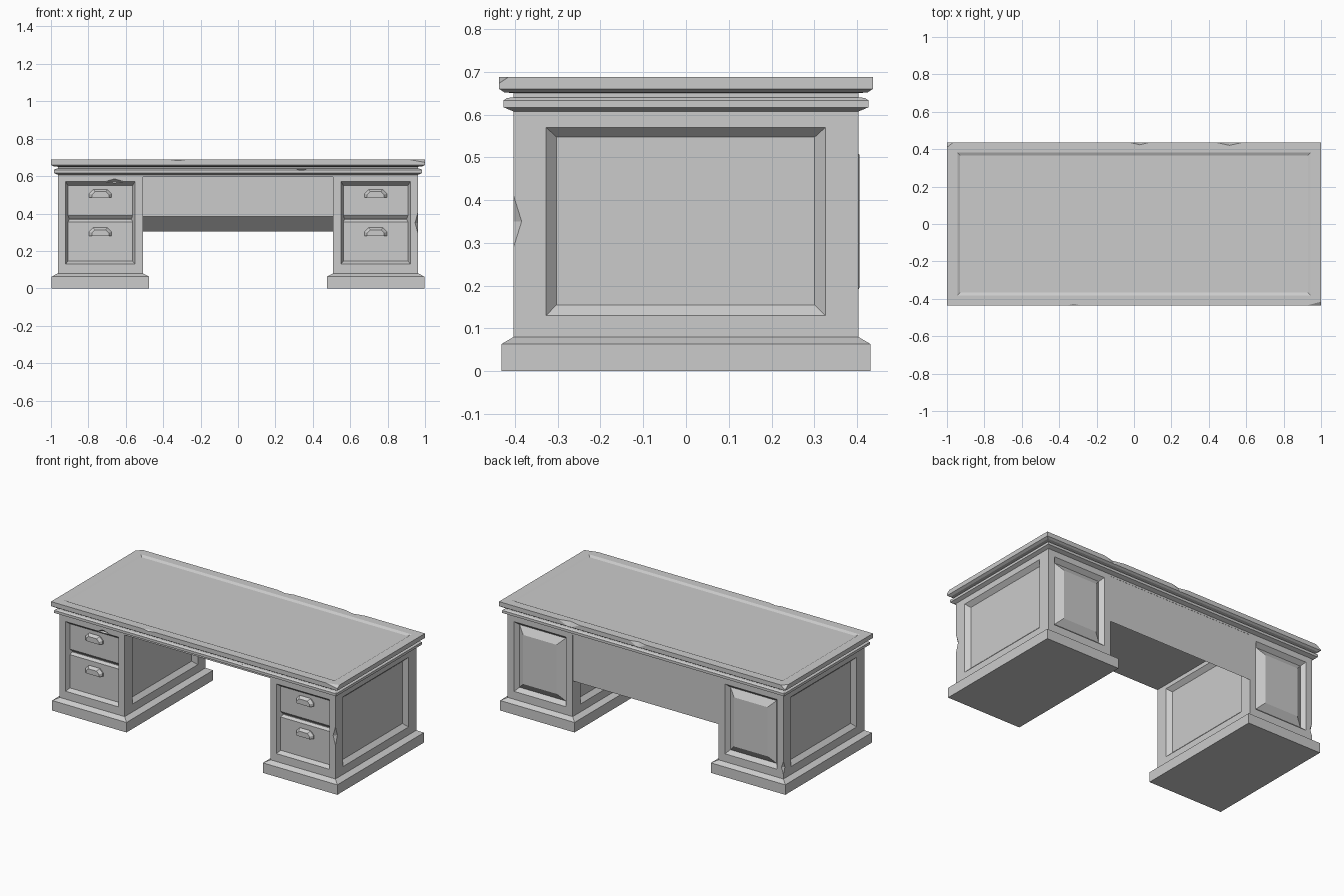
import bpy, bmesh
from mathutils import Matrix, Vector

if "Cube" in bpy.data.objects:
    bpy.data.objects.remove(bpy.data.objects["Cube"])


def finish(name, bm, flip=False):
    if flip:
        bmesh.ops.scale(bm, vec=(-1, 1, 1), verts=bm.verts[:])
    bmesh.ops.recalc_face_normals(bm, faces=bm.faces[:])
    me = bpy.data.meshes.new(name)
    bm.to_mesh(me)
    bm.free()
    ob = bpy.data.objects.new(name, me)
    bpy.context.collection.objects.link(ob)
    return ob


def loft(bm, rings):
    """Skin a list of equal-length point rings and cap both ends."""
    loops = [[bm.verts.new(p) for p in ring] for ring in rings]
    n = len(loops[0])
    for a, b in zip(loops, loops[1:]):
        for i in range(n):
            j = (i + 1) % n
            bm.faces.new((a[i], a[j], b[j], b[i]))
    bm.faces.new(loops[0][::-1])
    bm.faces.new(loops[-1])
    bmesh.ops.recalc_face_normals(bm, faces=bm.faces[:])


def rect(cx, hx, hy, z):
    return [(cx - hx, -hy, z), (cx + hx, -hy, z), (cx + hx, hy, z), (cx - hx, hy, z)]


def panel(bm, direction, steps):
    """Inset the pedestal face looking along direction; steps are (u0, u1, z0, z1, depth)."""
    d = Vector(direction)
    bm.normal_update()
    face = max((f for f in bm.faces if f.normal.dot(d) > 0.99), key=lambda f: f.calc_center_median().z)
    axis = 0 if d.x else 1
    surface = face.verts[0].co[axis]
    for u0, u1, z0, z1, depth in steps:
        mid = face.calc_center_bounds()
        bmesh.ops.inset_individual(bm, faces=[face], thickness=0.004)
        for v in face.verts:
            v.co[1 - axis] = u0 if v.co[1 - axis] < mid[1 - axis] else u1
            v.co.z = z0 if v.co.z < mid.z else z1
            v.co[axis] = surface - d[axis] * depth


def chip(target, loc, size):
    """Knock an octahedral chip out of an edge."""
    bm = bmesh.new()
    bmesh.ops.create_uvsphere(bm, u_segments=4, v_segments=2, radius=1,
                              matrix=Matrix.Translation(loc) @ Matrix.Diagonal((*size, 1)))
    cutter = finish("chip_cutter", bm)
    cutter.hide_render = True
    cutter.display_type = 'WIRE'
    mod = target.modifiers.new("chip", 'BOOLEAN')
    mod.operation = 'DIFFERENCE'
    mod.solver = 'EXACT'
    mod.object = cutter


# Desk top with stepped moulding and shallow writing panel
profile = [(.963, .403, .595), (.963, .403, .607), (.985, .427, .617), (.985, .427, .633),
           (.975, .418, .639), (.963, .403, .640), (.963, .403, .650), (.985, .425, .652),
           (1, .437, .660), (1, .437, .688), (.945, .383, .688), (.930, .366, .680)]
bm = bmesh.new()
loft(bm, [rect(0, *p) for p in profile])
desk_top = finish("desk_top", bm)

# Pedestals, drawers and pulls, built on the right and flipped for the left
C = .736
pedestals = {}
for side, flip in (("right", False), ("left", True)):
    bm = bmesh.new()
    loft(bm, [rect(C, .26, .432, 0), rect(C, .26, .432, .063),
              rect(C, .227, .403, .08), rect(C, .227, .403, .597)])
    side_steps = [(-.327, .326, .13, .57, 0), (-.303, .301, .155, .547, .025)]
    panel(bm, (1, 0, 0), side_steps)
    panel(bm, (-1, 0, 0), side_steps)
    panel(bm, (0, 1, 0), [(.555, .918, .13, .57, 0), (.575, .898, .152, .548, .025),
                          (.620, .853, .195, .505, -.003)])
    panel(bm, (0, -1, 0), [(.551, .921, .13, .57, 0), (.570, .902, .154, .538, .04)])
    pedestals[side] = finish(side + "_pedestal", bm, flip)

    # Two drawer fronts parted by a V groove
    yz = [(-.36, .136), (-.378, .136), (-.378, .355), (-.361, .370), (-.378, .390),
          (-.378, .564), (-.36, .564)]
    bm = bmesh.new()
    loft(bm, [[(x, y, z) for y, z in yz] for x in (.556, .916)])
    finish(side + "_drawer_fronts", bm, flip)

    # Faceted cup pulls
    arch = [(-.06, 0), (.06, 0), (.06, .021), (.038, .043), (-.038, .043), (-.06, .021)]
    for label, z0 in (("upper", .485), ("lower", .281)):
        bm = bmesh.new()
        loft(bm, [[(C + x * s, y, z0 + z * s) for x, z in arch]
                  for y, s in ((-.375, 1), (-.384, 1), (-.401, .75))])
        finish(f"{side}_{label}_pull", bm, flip)

# Modesty panel at the back with a sloping underside
bm = bmesh.new()
yz = [(.402, .305), (.402, .597), (.32, .597), (.32, .383)]
loft(bm, [[(x, y, z) for y, z in yz] for x in (-.512, .512)])
finish("modesty_panel", bm)

# Wear: chips along the top, its moulding and the pedestal edges
for loc, size in [((-.32, -.441, .692), (.085, .022, .012)),
                  ((1.002, -.440, .691), (.11, .03, .02)),
                  ((.03, .440, .689), (.07, .017, .04)),
                  ((.51, .440, .689), (.09, .02, .04)),
                  ((-1.002, .440, .691), (.045, .035, .03)),
                  ((.34, -.430, .636), (.07, .015, .008))]:
    chip(desk_top, loc, size)
chip(pedestals["right"], (.966, -.406, .35), (.022, .025, .08))
chip(pedestals["left"], (-.966, .406, .15), (.02, .02, .06))
chip(pedestals["left"], (-.66, -.405, .571), (.055, .02, .016))
